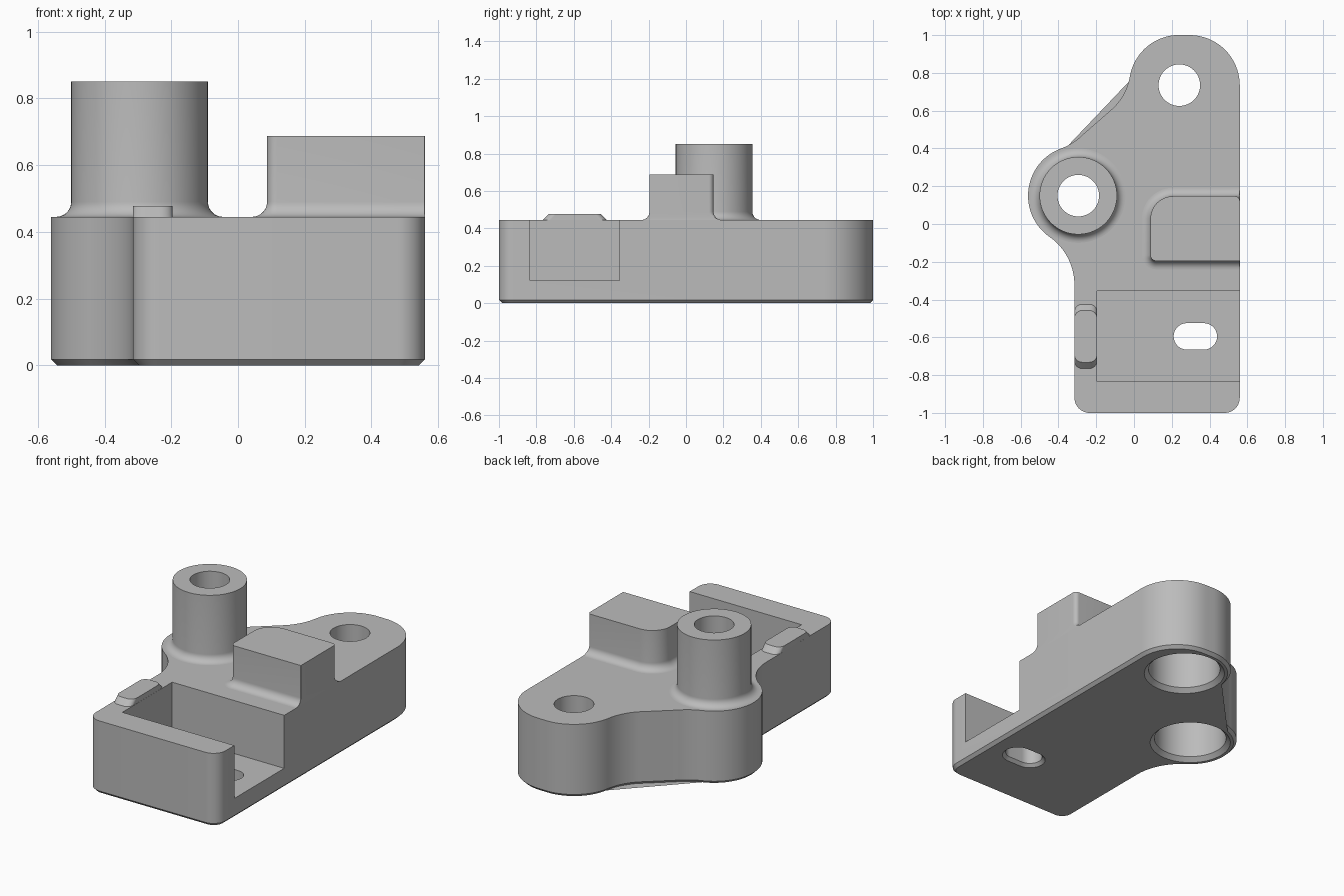
import bpy, bmesh
from math import sin, cos, radians, hypot

cube = bpy.data.objects.get("Cube")
if cube:
    bpy.data.objects.remove(cube)

grey = bpy.data.materials.new("plain grey")
grey.use_nodes = True
grey.diffuse_color = (0.5, 0.5, 0.5, 1)
grey.node_tree.nodes["Principled BSDF"].inputs["Base Color"].default_value = (0.5, 0.5, 0.5, 1)

TOP = 0.445      # height of the plate
FILLET = 0.045   # fillet at the foot of the raised parts


def arc(cx, cy, r, start, end, n=12):
    """Points along an arc, angles in degrees."""
    angles = [radians(start + (end - start) * i / n) for i in range(n + 1)]
    return [(cx + r * cos(a), cy + r * sin(a)) for a in angles]


def rounded(x0, x1, y0, y1, fr, br, bl, fl):
    """Counter-clockwise rectangle with one radius per corner."""
    return (arc(x1 - fr, y0 + fr, fr, -90, 0) + arc(x1 - br, y1 - br, br, 0, 90)
            + arc(x0 + bl, y1 - bl, bl, 90, 180) + arc(x0 + fl, y0 + fl, fl, 180, 270))


def inset(points, d):
    """Move a counter-clockwise outline inwards."""
    result = []
    for i, (x, y) in enumerate(points):
        ax, ay = points[i - 1]
        bx, by = points[(i + 1) % len(points)]
        length = hypot(bx - ax, by - ay)
        result.append((x - d * (by - ay) / length, y + d * (bx - ax) / length))
    return result


def loft(name, sections, bottom=True, top=True):
    """Skin a stack of (outline, z) sections that share a point count."""
    bm = bmesh.new()
    rings = [[bm.verts.new((x, y, z)) for x, y in pts] for pts, z in sections]
    for low, high in zip(rings, rings[1:]):
        for i in range(len(low)):
            j = (i + 1) % len(low)
            bm.faces.new((low[i], low[j], high[j], high[i]))
    if bottom:
        bm.faces.new(rings[0][::-1])
    if top:
        bm.faces.new(rings[-1])
    mesh = bpy.data.meshes.new(name)
    bm.to_mesh(mesh)
    bm.free()
    mesh.materials.append(grey)
    obj = bpy.data.objects.new(name, mesh)
    bpy.context.collection.objects.link(obj)
    return obj


def activate(obj):
    bpy.ops.object.select_all(action='DESELECT')
    obj.select_set(True)
    bpy.context.view_layer.objects.active = obj


def cut(target, cutter):
    mod = target.modifiers.new("cut", 'BOOLEAN')
    mod.operation = 'DIFFERENCE'
    mod.solver = 'EXACT'
    mod.object = cutter
    cutter.hide_render = True
    activate(target)
    bpy.ops.object.modifier_apply(modifier=mod.name)
    bpy.data.objects.remove(cutter)


def circle(c, r):
    return arc(c[0], c[1], r, 0, 354.375, 63)


def tangent_center(c, r, angle):
    a = radians(angle)
    return c[0] + r * cos(a), c[1] + r * sin(a)


# Plate outline: two lobes blended by concave arcs
lobe, boss_c = (0.24, 0.735), (-0.295, 0.15)
R, BEND = 0.266, 0.31
c1 = tangent_center(lobe, R + BEND, 170)
c2 = tangent_center(boss_c, R + BEND, 110)
c3 = tangent_center(boss_c, R + BEND, 235)
outline = (arc(0.48, -0.92, 0.08, -90, 0)
           + arc(0.294, 0.734, R, 0, 90, 20)
           + arc(*lobe, R, 90, 170, 20)
           + arc(*c1, BEND, -10, -45)
           + arc(*c2, BEND, -45, -70)
           + arc(*boss_c, R, 110, 235, 28)
           + arc(*c3, BEND, 55, 0)
           + arc(-0.235, -0.92, 0.08, 180, 270))
plate = loft("base_plate", [(inset(outline, 0.018), 0), (outline, 0.018), (outline, TOP)])

# Through holes with wide counterbores underneath
for center in (lobe, boss_c):
    steps = [(0.24, -0.01), (0.205, 0.025), (0.205, 0.28), (0.11, 0.28), (0.11, 0.6)]
    cut(plate, loft("bore_cutter", [(circle(center, r), z) for r, z in steps]))

# Side pocket and the slot in its floor
pocket = [(-0.195, -0.835), (0.7, -0.835), (0.7, -0.355), (-0.195, -0.355)]
cut(plate, loft("pocket_cutter", [(pocket, 0.122), (pocket, 0.6)]))


def slot(d):
    r = 0.07 + d
    return (arc(0.37, -0.595, r, -90, 90, 24) + arc(0.28, -0.595, r, 90, 270, 24))


cut(plate, loft("slot_cutter", [(slot(0.028), -0.01), (slot(0), 0.018), (slot(0), 0.3)]))

# Foot fillet shared by boss and block: (outward offset, z)
foot = [(FILLET * (1 - sin(radians(t))), TOP + FILLET * (1 - cos(radians(t))))
        for t in range(0, 91, 10)]

# Hollow boss
steps = [(0.205 + d, z) for d, z in foot] + [(0.205, 0.85), (0.11, 0.85), (0.11, TOP)]
boss = loft("boss", [(circle(boss_c, r), z) for r, z in steps], bottom=False, top=False)


# Stop block, flush with the plate side
def block_outline(d):
    return rounded(0.087 - d, 0.56, -0.195 - d, 0.147 + d,
                   0.002, max(0.025 - d, 0.002), 0.12 + d, 0.03 + d)


block = loft("stop_block", [(block_outline(d), z) for d, z in foot]
             + [(block_outline(0), 0.687)], bottom=False)

# Small ridge with sloped ends beside the pocket
low = rounded(-0.315, -0.196, -0.765, -0.425, *[0.04] * 4)
high = rounded(-0.315, -0.196, -0.732, -0.458, *[0.04] * 4)
ridge = loft("ridge", [(low, TOP), (high, TOP + 0.033)], bottom=False)

for part in (plate, boss, block, ridge):
    activate(part)
    bpy.ops.object.shade_smooth_by_angle(angle=radians(30))
